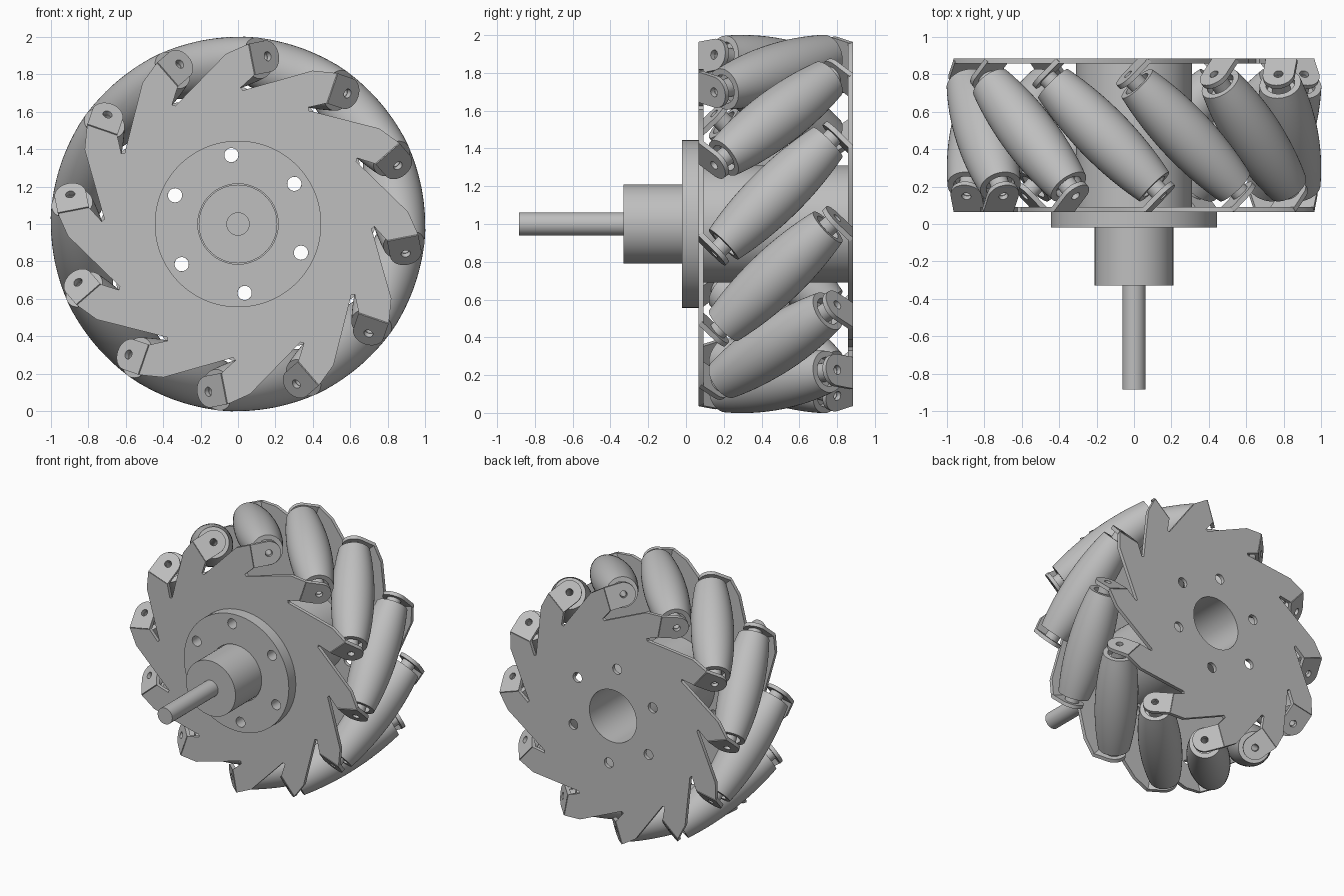
import bpy, bmesh
from math import cos, sin, pi, radians, sqrt
from mathutils import Matrix

if "Cube" in bpy.data.objects:
    bpy.data.objects.remove(bpy.data.objects["Cube"])

COUNT = 12                    # rollers around the wheel
STEP = 2 * pi / COUNT
START = radians(11)           # angle of the first roller
ROLLER_R = 0.85               # distance of roller centres from the wheel axis
FACE, THICK = 0.41, 0.027     # outer face of side plates, sheet thickness
BOLT = radians(84.5)

steel = bpy.data.materials.new("light_grey_metal")
steel.use_nodes = True
GREY = (0.52, 0.52, 0.52, 1)
steel.diffuse_color = GREY
steel.node_tree.nodes["Principled BSDF"].inputs["Base Color"].default_value = GREY

# Wheel frame: local x, y span the wheel's face, local z points to the front
WHEEL = Matrix.Translation((0, 0.475, 1)) @ Matrix.Rotation(pi / 2, 4, 'X')
FLIP = Matrix.Rotation(pi, 4, 'X')
ROLLER_AXIS = Matrix.Translation((ROLLER_R, 0, 0)) @ Matrix.Rotation(radians(-135), 4, 'X')


def finish(bm, name):
    bmesh.ops.recalc_face_normals(bm, faces=bm.faces)
    for f in bm.faces:
        f.smooth = True
    for e in bm.edges:
        if e.calc_face_angle(0) > radians(30):
            e.smooth = False
    mesh = bpy.data.meshes.new(name)
    bm.to_mesh(mesh)
    bm.free()
    mesh.materials.append(steel)
    return mesh


def place(mesh, name, matrix):
    ob = bpy.data.objects.new(name, mesh)
    bpy.context.collection.objects.link(ob)
    ob.matrix_world = matrix
    return ob


def circle(x, y, r, n=32):
    return [(x + r * cos(2 * pi * i / n), y + r * sin(2 * pi * i / n)) for i in range(n)]


def bolt_holes(first):
    return [circle(0.37 * cos(first + i * pi / 3), 0.37 * sin(first + i * pi / 3), 0.038, 24)
            for i in range(6)]


def sheet(name, loops, z0, z1):
    """Flat part: the first loop is the outline, the others are holes."""
    bm = bmesh.new()
    for loop in loops:
        vs = [bm.verts.new((x, y, z0)) for x, y in loop]
        for i, v in enumerate(vs):
            bm.edges.new((vs[i - 1], v))
    bmesh.ops.triangle_fill(bm, use_beauty=True, edges=bm.edges[:], normal=(0, 0, 1))
    out = bmesh.ops.extrude_face_region(bm, geom=bm.faces[:], use_keep_orig=True)
    top = [g for g in out["geom"] if isinstance(g, bmesh.types.BMVert)]
    bmesh.ops.translate(bm, verts=top, vec=(0, 0, z1 - z0))
    return finish(bm, name)


def lathe(name, profile, closed=False, steps=48):
    """Turned part: (radius, z) profile spun around z."""
    bm = bmesh.new()
    vs = [bm.verts.new((r, 0, z)) for r, z in profile]
    for a, b in zip(vs, vs[1:]):
        bm.edges.new((a, b))
    if closed:
        bm.edges.new((vs[-1], vs[0]))
    bmesh.ops.spin(bm, geom=bm.verts[:] + bm.edges[:], axis=(0, 0, 1), cent=(0, 0, 0),
                   angle=2 * pi, steps=steps, use_merge=False)
    bmesh.ops.remove_doubles(bm, verts=bm.verts[:], dist=0.0001)
    return finish(bm, name)


def rod(name, r, z0, z1):
    return lathe(name, [(0, z0), (r, z0), (r, z1), (0, z1)], steps=64)


def tube(name, r0, r1, z0, z1):
    return lathe(name, [(r0, z0), (r1, z0), (r1, z1), (r0, z1)], closed=True, steps=64)


# Saw-toothed side plates with relief slots beside each bracket
TOOTH = [(0.737, 0.132), (0.905, -0.11), (0.935, -0.238), (0.765, -0.238),
         (0.712, -0.152), (0.696, -0.162)]
outline = []
for k in range(COUNT):
    c, s = cos(-k * STEP), sin(-k * STEP)
    outline += [(r * c - t * s, r * s + t * c) for r, t in TOOTH]
hub_hole = circle(0, 0, 0.2, 64)
SPIN = WHEEL @ Matrix.Rotation(START, 4, 'Z')
for side, turn, bolt in (("front", Matrix(), BOLT), ("back", FLIP, -BOLT)):
    name = side + "_plate"
    place(sheet(name, [outline, hub_hole] + bolt_holes(bolt), FACE - THICK, FACE),
          name, SPIN @ turn)

# Drum between the plates, bolted flange, hub and shaft
place(tube("drum", 0.2, 0.31, -FACE + THICK, FACE - THICK), "drum", WHEEL)
place(sheet("flange", [circle(0, 0, 0.445, 96), circle(0, 0, 0.215, 64)]
            + bolt_holes(BOLT + START), FACE, 0.495), "flange", WHEEL)
place(rod("hub", 0.21, FACE, 0.805), "hub", WHEEL)
place(rod("shaft", 0.062, 0.8, 1.36), "shaft", WHEEL)

# Barrel roller whose curve follows the wheel's outer circle, with recessed ends
HALF, N = 0.39, 16
zs = [HALF * (2 * i / N - 1) for i in range(N + 1)]
profile = [(sqrt(1 - z * z / 2) - ROLLER_R, z) for z in zs]
profile += [(0.078, HALF), (0.078, 0.34), (0.022, 0.34)]
profile += [(0.022, -0.34), (0.078, -0.34), (0.078, -HALF)]
roller = lathe("roller", profile, closed=True)

# Bent bracket with a rounded end and pin hole, plus its spacer
WIDTH = 0.085
tab = [(WIDTH * cos(pi * i / 20), WIDTH * sin(pi * i / 20)) for i in range(21)]
tab += [(-WIDTH, -0.118), (WIDTH, -0.118)]
bracket = sheet("bracket", [tab, circle(0, 0, 0.025, 24)], -0.462, -0.435)
spacer = tube("spacer", 0.022, 0.05, -0.435, -0.34)

for k in range(COUNT):
    frame = WHEEL @ Matrix.Rotation(START + k * STEP, 4, 'Z')
    place(roller, f"roller_{k + 1}", frame @ ROLLER_AXIS)
    for side, turn in (("front", Matrix()), ("back", FLIP)):
        place(bracket, f"{side}_bracket_{k + 1}", frame @ turn @ ROLLER_AXIS)
        place(spacer, f"{side}_spacer_{k + 1}", frame @ turn @ ROLLER_AXIS)
